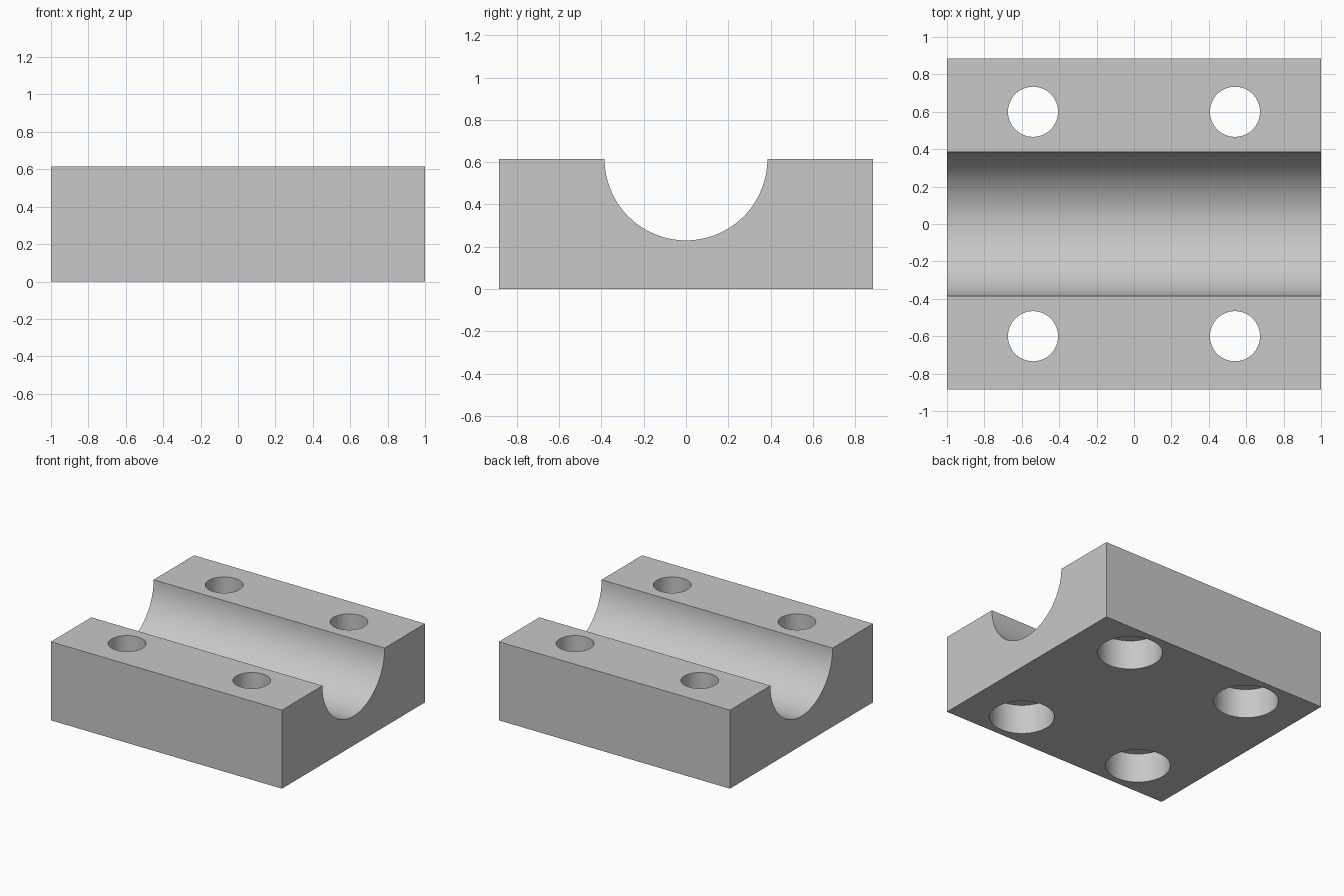
import bpy
from math import pi

if "Cube" in bpy.data.objects:
    bpy.data.objects.remove(bpy.data.objects["Cube"])

LENGTH, WIDTH, HEIGHT = 2.0, 1.77, 0.615
GROOVE_R = 0.385
HOLE_X, HOLE_Y, HOLE_R = 0.54, 0.6, 0.134
BORE_R, BORE_DEPTH = 0.231, 0.231

grey = bpy.data.materials.new("light grey")
grey.use_nodes = True
colour = (0.58, 0.58, 0.58, 1)
grey.diffuse_color = colour
grey.node_tree.nodes["Principled BSDF"].inputs["Base Color"].default_value = colour


def cut_cylinder(body, name, radius, depth, location, rotation=(0, 0, 0), sides=64):
    """Subtract a cylinder from the body."""
    bpy.ops.mesh.primitive_cylinder_add(vertices=sides, radius=radius, depth=depth,
                                        location=location, rotation=rotation)
    cutter = bpy.context.object
    cutter.name = name
    cutter.hide_render = True
    cutter.data.materials.append(grey)
    mod = body.modifiers.new(name, "BOOLEAN")
    mod.operation = "DIFFERENCE"
    mod.solver = "EXACT"
    mod.object = cutter
    bpy.context.view_layer.objects.active = body
    bpy.ops.object.modifier_apply(modifier=mod.name)
    bpy.data.objects.remove(cutter)


# Solid block
bpy.ops.mesh.primitive_cube_add(size=1, location=(0, 0, HEIGHT / 2))
block = bpy.context.object
block.name = "clamp_block"
block.scale = (LENGTH, WIDTH, HEIGHT)
bpy.ops.object.transform_apply(location=True, rotation=False, scale=True)
block.data.materials.append(grey)

# Half-round channel along the top
cut_cylinder(block, "channel_cutter", GROOVE_R, LENGTH * 1.5, (0, 0, HEIGHT),
             (0, pi / 2, 0), sides=128)

# Four bolt holes, counterbored from the underside
for x in (-HOLE_X, HOLE_X):
    for y in (-HOLE_Y, HOLE_Y):
        cut_cylinder(block, "bolt_hole_cutter", HOLE_R, HEIGHT * 2, (x, y, HEIGHT / 2))
        cut_cylinder(block, "counterbore_cutter", BORE_R, BORE_DEPTH * 2, (x, y, 0))

# Smooth bores, sharp edges
bpy.ops.object.select_all(action="DESELECT")
block.select_set(True)
bpy.context.view_layer.objects.active = block
bpy.ops.object.shade_smooth_by_angle(angle=pi / 6)
